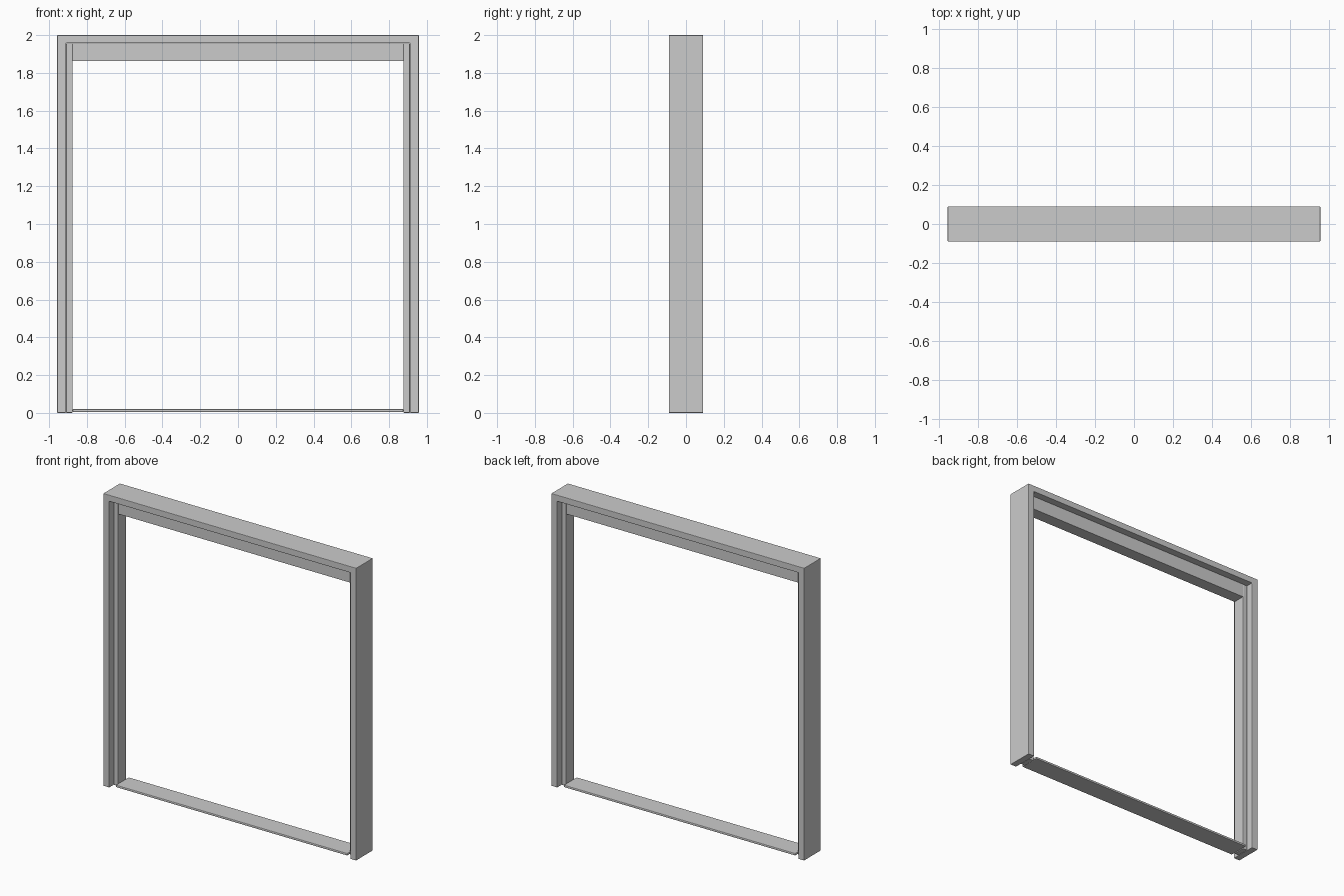
import bpy, bmesh

if "Cube" in bpy.data.objects:
    bpy.data.objects.remove(bpy.data.objects["Cube"])

W, D, H = 0.957, 0.09, 2.0      # half width, half depth, height
IN_X, IN_Z = 0.911, 1.957       # inside of outer frame
STOP_X, STOP_Z = 0.876, 1.862   # inside of door stop
STOP_D = 0.043                  # half depth of door stop


def prism(name, outline, half_depth, bevel, axis="y"):
    """Extrude an outline symmetrically in depth, with softened edges."""
    bm = bmesh.new()
    face = bm.faces.new([bm.verts.new((x, -half_depth, z)) for x, z in outline])
    geom = bmesh.ops.extrude_face_region(bm, geom=[face])["geom"]
    bmesh.ops.translate(bm, vec=(0, 2 * half_depth, 0),
                        verts=[g for g in geom if isinstance(g, bmesh.types.BMVert)])
    bmesh.ops.recalc_face_normals(bm, faces=bm.faces)
    mesh = bpy.data.meshes.new(name)
    bm.to_mesh(mesh)
    bm.free()
    obj = bpy.data.objects.new(name, mesh)
    bpy.context.collection.objects.link(obj)
    mod = obj.modifiers.new("soft_edges", "BEVEL")
    mod.width = bevel
    mod.segments = 2
    return obj


def box(x0, x1, z0, z1):
    return [(x0, z0), (x1, z0), (x1, z1), (x0, z1)]


# Outer casing: jambs and head in one inverted U
prism("door_frame", [(-W, 0), (-W, H), (W, H), (W, 0),
                     (IN_X, 0), (IN_X, IN_Z), (-IN_X, IN_Z), (-IN_X, 0)], D, 0.003)

# Door stops along both jambs
for side, label in ((-1, "left"), (1, "right")):
    a, b = sorted((side * STOP_X, side * (IN_X - 0.001)))
    prism(label + "_door_stop", box(a, b, 0, IN_Z - 0.001), STOP_D, 0.004)

# Deeper stop under the head
prism("head_door_stop", box(-STOP_X, STOP_X, STOP_Z, IN_Z - 0.001), STOP_D, 0.002)

# Low threshold strip, wider than the stops
prism("threshold", box(-STOP_X, STOP_X, 0.004, 0.02), 0.07, 0.005)
